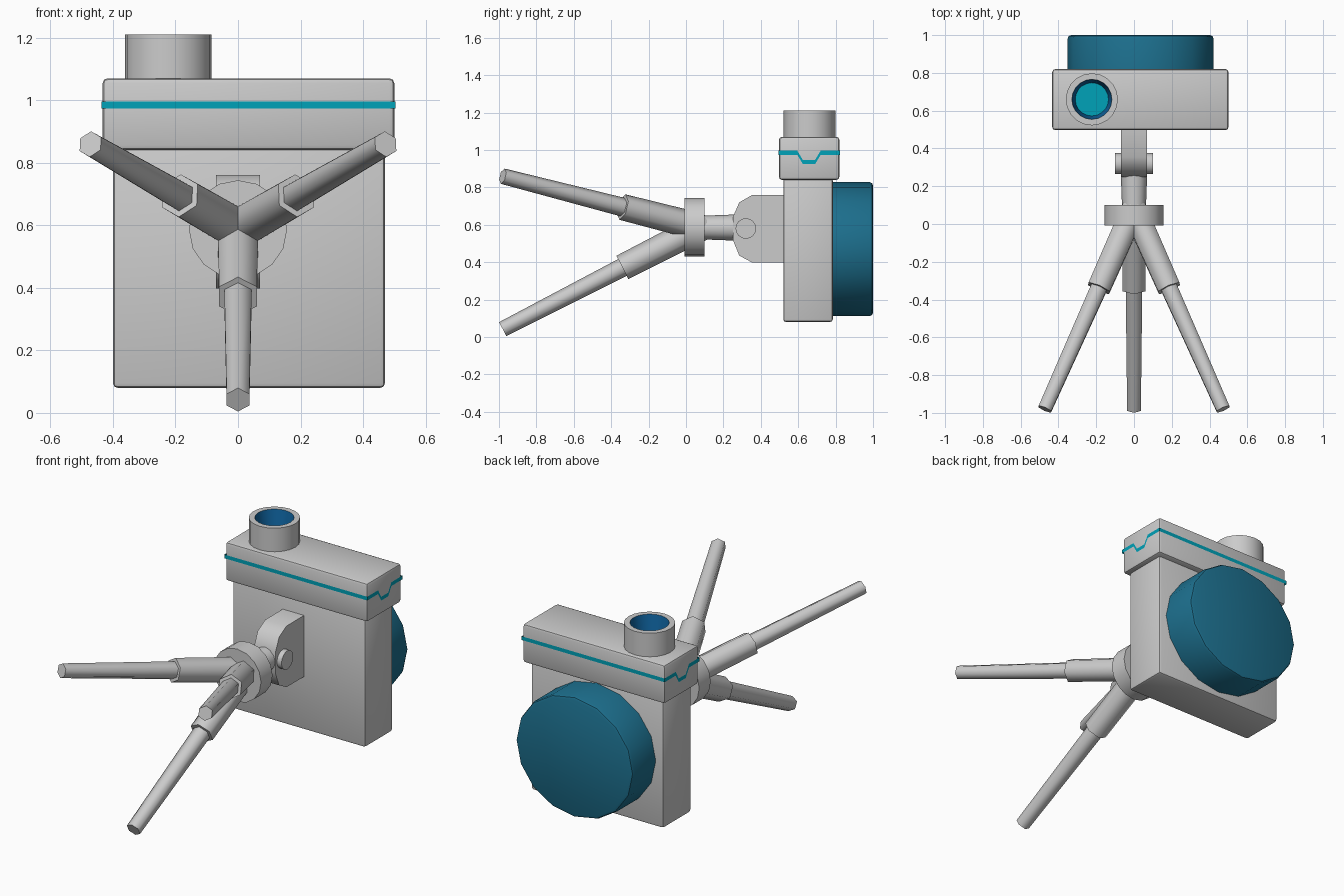
import bpy, bmesh, math
from mathutils import Vector, Matrix

if "Cube" in bpy.data.objects:
    bpy.data.objects.remove(bpy.data.objects["Cube"])


def material(name, rgb):
    m = bpy.data.materials.new(name)
    m.diffuse_color = (*rgb, 1)
    m.use_nodes = True
    m.node_tree.nodes["Principled BSDF"].inputs["Base Color"].default_value = m.diffuse_color
    return m


BLUE = material("deep_blue", (0.012, 0.16, 0.27))
BORE = material("bore_blue", (0.005, 0.13, 0.36))
TEAL = material("teal", (0.0, 0.36, 0.48))


def finish(name, bm, mats=(), smooth=True, recalc=True):
    if recalc:
        bmesh.ops.recalc_face_normals(bm, faces=bm.faces)
    me = bpy.data.meshes.new(name)
    bm.to_mesh(me)
    bm.free()
    ob = bpy.data.objects.new(name, me)
    bpy.context.collection.objects.link(ob)
    for m in mats:
        me.materials.append(m)
    if smooth:
        bpy.ops.object.select_all(action='DESELECT')
        bpy.context.view_layer.objects.active = ob
        ob.select_set(True)
        bpy.ops.object.shade_smooth_by_angle(angle=math.radians(62 if smooth == 2 else 40))
    return ob


def box(name, lo, hi, bevel):
    lo, hi = Vector(lo), Vector(hi)
    bm = bmesh.new()
    bmesh.ops.create_cube(bm, size=1, matrix=Matrix.Translation((lo + hi) / 2) @ Matrix.Diagonal((*(hi - lo), 1)))
    bmesh.ops.bevel(bm, geom=bm.edges[:], offset=bevel, segments=2, profile=0.5, affect='EDGES')
    return finish(name, bm)


def rod(name, a, b, r1, r2, sides, up=(0, 0, 1), mats=(), smooth=2):
    # tapered prism from a to b with one corner pointing towards up
    a, b = Vector(a), Vector(b)
    d = (b - a).normalized()
    u = Vector(up)
    u = (u - d * u.dot(d)).normalized()
    w = d.cross(u)
    bm = bmesh.new()
    rings = []
    for p, r in ((a, r1), (b, r2)):
        rings.append([bm.verts.new(p + r * (u * math.cos(t) + w * math.sin(t)))
                      for t in (2 * math.pi * i / sides for i in range(sides))])
    for i in range(sides):
        j = (i + 1) % sides
        bm.faces.new((rings[0][i], rings[0][j], rings[1][j], rings[1][i]))
    for ring in rings:
        bm.faces.new(ring)
    return finish(name, bm, mats, smooth)


# camera body and its wider top section
box("body", (-0.40, 0.52, 0.08), (0.47, 0.785, 0.85), 0.015)
box("top_cover", (-0.433, 0.497, 0.84), (0.50, 0.82, 1.07), 0.016)

# decorative stripe with a dip on each short side
x0, x1, y0, y1, z = -0.436, 0.503, 0.494, 0.823, 0.985
dip = [(0.595, z), (0.625, 0.935), (0.69, 0.935), (0.72, z)]
path = [(x0, y0, z), (x1, y0, z)] + [(x1, y, h) for y, h in dip]
path += [(x1, y1, z), (x0, y1, z)] + [(x0, y, h) for y, h in reversed(dip)]
bm = bmesh.new()
low = [bm.verts.new((x, y, h - 0.011)) for x, y, h in path]
high = [bm.verts.new((x, y, h + 0.011)) for x, y, h in path]
for i in range(len(path)):
    j = (i + 1) % len(path)
    bm.faces.new((low[i], low[j], high[j], high[i]))
finish("stripe", bm, [TEAL], smooth=False, recalc=False)

# viewing tube on top: grey outside, blue bore, teal bottom
profile = [(0.138, 1.065), (0.138, 1.21), (0.106, 1.21), (0.088, 1.10)]
GREY = material("grey", (0.6, 0.6, 0.6))
bm = bmesh.new()
N = 20
rings = [[bm.verts.new((-0.223 + r * math.cos(2 * math.pi * i / N), 0.66 + r * math.sin(2 * math.pi * i / N), h))
          for i in range(N)] for r, h in profile]
for k in range(3):
    for i in range(N):
        j = (i + 1) % N
        f = bm.faces.new((rings[k][i], rings[k][j], rings[k + 1][j], rings[k + 1][i]))
        f.material_index = 1 if k == 2 else 0
bm.faces.new(rings[3]).material_index = 2
bm.faces.new(rings[0][::-1])
finish("viewing_tube", bm, [GREY, BORE, TEAL])

# large faceted drum on the back, slightly wider than tall
bm = bmesh.new()
M = (Matrix.Translation((0.035, 0.885, 0.47)) @ Matrix.Diagonal((0.386, 1, 0.358, 1))
     @ Matrix.Rotation(math.radians(-90), 4, 'X'))
bmesh.ops.create_cone(bm, cap_ends=True, segments=16, radius1=1, radius2=1, depth=0.23, matrix=M)
rim = [e for e in bm.edges if all(v.co.y > 0.99 for v in e.verts)]
bmesh.ops.bevel(bm, geom=rim, offset=0.018, segments=2, profile=0.5, affect='EDGES')
finish("drum", bm, [BLUE])

# hinge bracket extruded across x
outline = [(0.53, 0.76), (0.355, 0.76), (0.285, 0.72), (0.25, 0.64),
           (0.25, 0.52), (0.285, 0.435), (0.355, 0.397), (0.53, 0.397)]
bm = bmesh.new()
face = bm.faces.new([bm.verts.new((-0.07, y, h)) for y, h in outline])
ext = bmesh.ops.extrude_face_region(bm, geom=[face])
bmesh.ops.translate(bm, vec=(0.14, 0, 0), verts=[v for v in ext["geom"] if isinstance(v, bmesh.types.BMVert)])
finish("hinge_bracket", bm)

# hinge bolt, neck and collar
rod("hinge_bolt", (-0.10, 0.32, 0.58), (0.10, 0.32, 0.58), 0.055, 0.055, 16)
rod("neck", (0, 0.05, 0.585), (0, 0.27, 0.585), 0.062, 0.07, 12)
rod("collar", (0, -0.008, 0.587), (0, 0.10, 0.587), 0.157, 0.157, 16)

# three splayed legs, each a thick sleeve with a thin tapered rod
for name, deg in (("lower", -90), ("right", 30), ("left", 150)):
    out = Vector((math.cos(math.radians(deg)), 0, math.sin(math.radians(deg))))
    apex = Vector((0, 0.08, 0.587))
    sleeve_end = apex + out * 0.215 + Vector((0, -0.42, 0))
    tip = apex + out * 0.545 + Vector((0, -1.06, 0))
    rod(name + "_leg_sleeve", apex, sleeve_end, 0.074, 0.07, 6, out)
    rod(name + "_leg_rod", apex.lerp(sleeve_end, 0.7), tip, 0.052, 0.042, 6, out)
